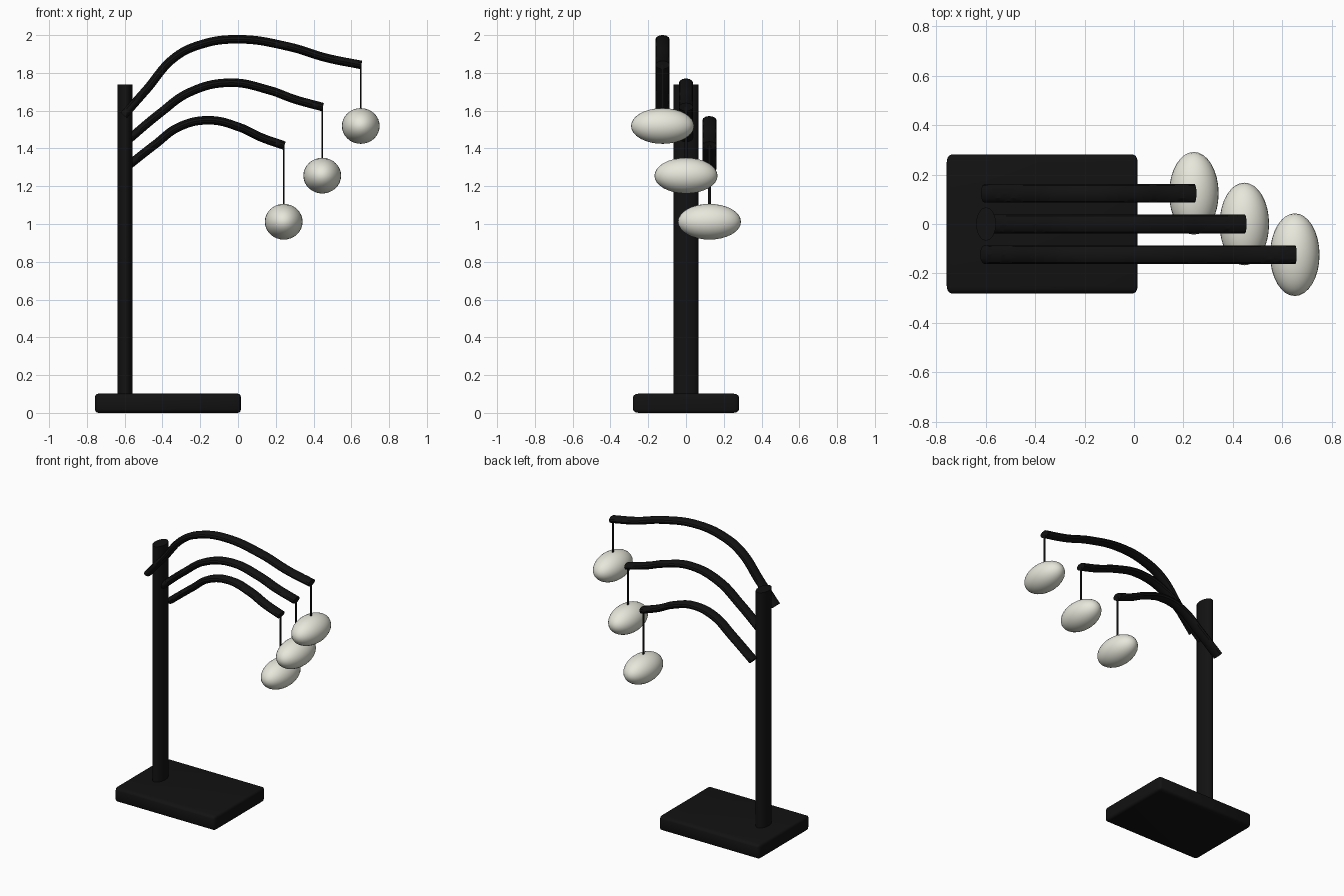
import bpy
import bmesh

if "Cube" in bpy.data.objects:
    bpy.data.objects.remove(bpy.data.objects["Cube"], do_unlink=True)

DEPTH = 1.67  # every part is stretched front to back


def material(name, color, roughness):
    mat = bpy.data.materials.new(name)
    mat.use_nodes = True
    mat.diffuse_color = color
    bsdf = mat.node_tree.nodes["Principled BSDF"]
    bsdf.inputs["Base Color"].default_value = color
    bsdf.inputs["Roughness"].default_value = roughness
    return mat


black = material("matte black", (0.006, 0.006, 0.006, 1), 0.5)
ivory = material("ivory glass", (0.8, 0.8, 0.71, 1), 0.4)


def finish(name, mat, smooth=True):
    obj = bpy.context.object
    obj.name = name
    obj.data.materials.append(mat)
    if smooth:
        bpy.ops.object.shade_smooth_by_angle()
    return obj


def rod(name, radius, x, y, bottom, top, sides):
    bpy.ops.mesh.primitive_cylinder_add(
        vertices=sides, radius=radius, depth=top - bottom,
        location=(x, y, (bottom + top) / 2))
    bpy.context.object.scale.y = DEPTH
    return finish(name, black)


def arm(name, y, points):
    curve = bpy.data.curves.new(name, "CURVE")
    curve.dimensions = "3D"
    curve.bevel_depth = 0.0225
    curve.bevel_resolution = 4
    curve.use_fill_caps = True
    curve.resolution_u = 10
    spline = curve.splines.new("BEZIER")
    spline.bezier_points.add(len(points) - 1)
    for bp, (x, z) in zip(spline.bezier_points, points):
        bp.co = (x, 0, z)
        bp.handle_left_type = bp.handle_right_type = "AUTO"
    obj = bpy.data.objects.new(name, curve)
    obj.location.y = y
    obj.scale.y = DEPTH
    bpy.context.collection.objects.link(obj)
    bpy.ops.object.select_all(action="DESELECT")
    obj.select_set(True)
    bpy.context.view_layer.objects.active = obj
    bpy.ops.object.convert(target="MESH")
    finish(name, black)


# Base slab with softened edges
bpy.ops.mesh.primitive_cube_add(size=1, location=(-0.371, 0, 0.051))
base = finish("base", black, smooth=False)
bm = bmesh.new()
bm.from_mesh(base.data)
bmesh.ops.scale(bm, vec=(0.772, 0.56 / DEPTH, 0.102), verts=bm.verts)
bmesh.ops.bevel(bm, geom=bm.edges[:], offset=0.018, segments=3,
                profile=0.5, affect="EDGES")
bm.to_mesh(base.data)
bm.free()
base.scale.y = DEPTH
bpy.ops.object.shade_smooth_by_angle()

# Upright post
rod("post", 0.04, -0.598, 0, 0.08, 1.738, 32)

# Arms as (x, z) paths, each with a cord and a globe at its tip
lamps = {
    "upper": (-0.124, 1.519, [(-0.605, 1.575), (-0.484, 1.712), (-0.336, 1.881),
                              (-0.2, 1.949), (0, 1.978), (0.272, 1.938),
                              (0.47, 1.879), (0.653, 1.842)]),
    "middle": (0, 1.256, [(-0.605, 1.425), (-0.415, 1.585), (-0.257, 1.697),
                          (-0.045, 1.748), (0.167, 1.708), (0.3, 1.66),
                          (0.449, 1.619)]),
    "lower": (0.124, 1.012, [(-0.605, 1.29), (-0.44, 1.42), (-0.31, 1.515),
                             (-0.15, 1.549), (0.008, 1.512), (0.124, 1.458),
                             (0.245, 1.415)]),
}
for level, (y, globe_z, path) in lamps.items():
    tip_x, tip_z = path[-1]
    tip_x -= 0.003
    arm(level + "_arm", y, path)
    rod(level + "_cord", 0.005, tip_x, y, globe_z + 0.08, tip_z, 12)
    bpy.ops.mesh.primitive_uv_sphere_add(
        segments=32, ring_count=16, radius=0.1, location=(tip_x, y, globe_z))
    bpy.context.object.scale = (1, DEPTH, 0.945)
    finish(level + "_globe", ivory)
